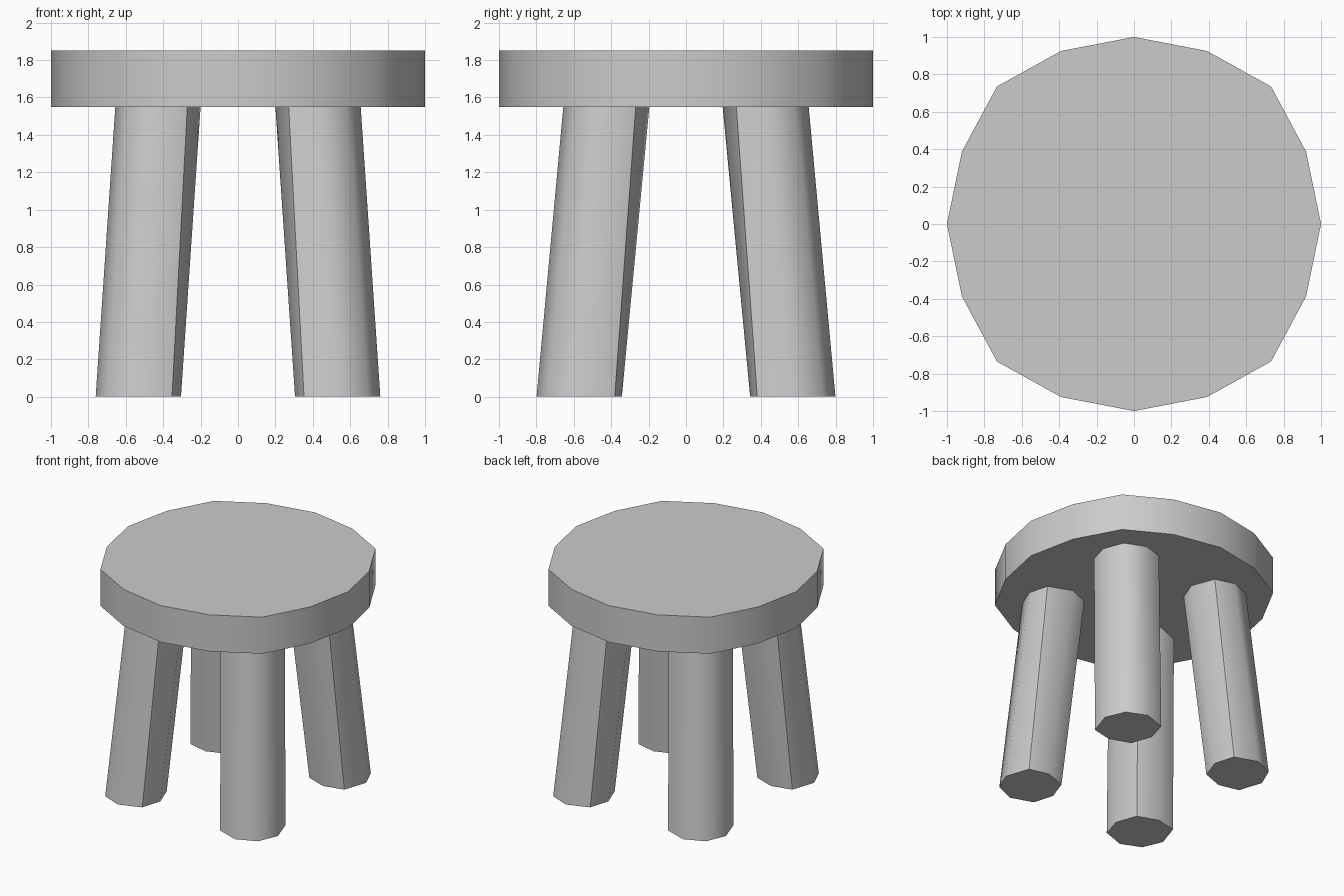
import bpy, bmesh, math

if "Cube" in bpy.data.objects:
    bpy.data.objects.remove(bpy.data.objects["Cube"])


def prism(name, bottom, top, z0, z1, angle):
    """Loft between two horizontal polygons with capped ends."""
    bm = bmesh.new()
    lo = [bm.verts.new((x, y, z0)) for x, y in bottom]
    hi = [bm.verts.new((x, y, z1)) for x, y in top]
    n = len(lo)
    bm.faces.new(lo[::-1])
    bm.faces.new(hi)
    for i in range(n):
        j = (i + 1) % n
        bm.faces.new((lo[i], lo[j], hi[j], hi[i]))
    bmesh.ops.recalc_face_normals(bm, faces=bm.faces)
    mesh = bpy.data.meshes.new(name)
    bm.to_mesh(mesh)
    bm.free()
    obj = bpy.data.objects.new(name, mesh)
    bpy.context.collection.objects.link(obj)
    bpy.ops.object.select_all(action='DESELECT')
    obj.select_set(True)
    bpy.context.view_layer.objects.active = obj
    bpy.ops.object.shade_smooth_by_angle(angle=math.radians(angle))
    return obj


# Seat: slightly uneven 16-sided slab, one quarter turned four times
quarter = [(1, 0), (0.92, 0.387), (0.733, 0.735), (0.39, 0.925)]
outline = []
for k in range(4):
    c, s = [(1, 0), (0, 1), (-1, 0), (0, -1)][k]
    pts = quarter if k % 2 == 0 else [(1, 0), (0.925, 0.39), (0.735, 0.733), (0.387, 0.92)]
    outline += [(c * x - s * y, s * x + c * y) for x, y in pts]
prism("seat", outline, outline, 1.55, 1.85, 40)

# Legs: splayed eight-sided posts, offsets given with +x +y pointing outwards
foot = [(0.228, 0), (0.16, 0.16), (0, 0.228), (-0.18, 0.165),
        (-0.228, 0), (-0.168, -0.168), (0, -0.228), (0.165, -0.19)]
head = [(0.228, 0), (0.163, 0.163), (0, 0.23), (-0.157, 0.185),
        (-0.228, 0), (-0.165, -0.165), (0, -0.23), (0.185, -0.157)]
for side, sx in (("left", -1), ("right", 1)):
    for end, sy in (("front", -1), ("back", 1)):
        bottom = [(sx * (0.533 + x), sy * (0.571 + y)) for x, y in foot]
        top = [(sx * (0.428 + x), sy * (0.426 + y)) for x, y in head]
        prism(f"{end}_{side}_leg", bottom, top, 0, 1.55, 47)
